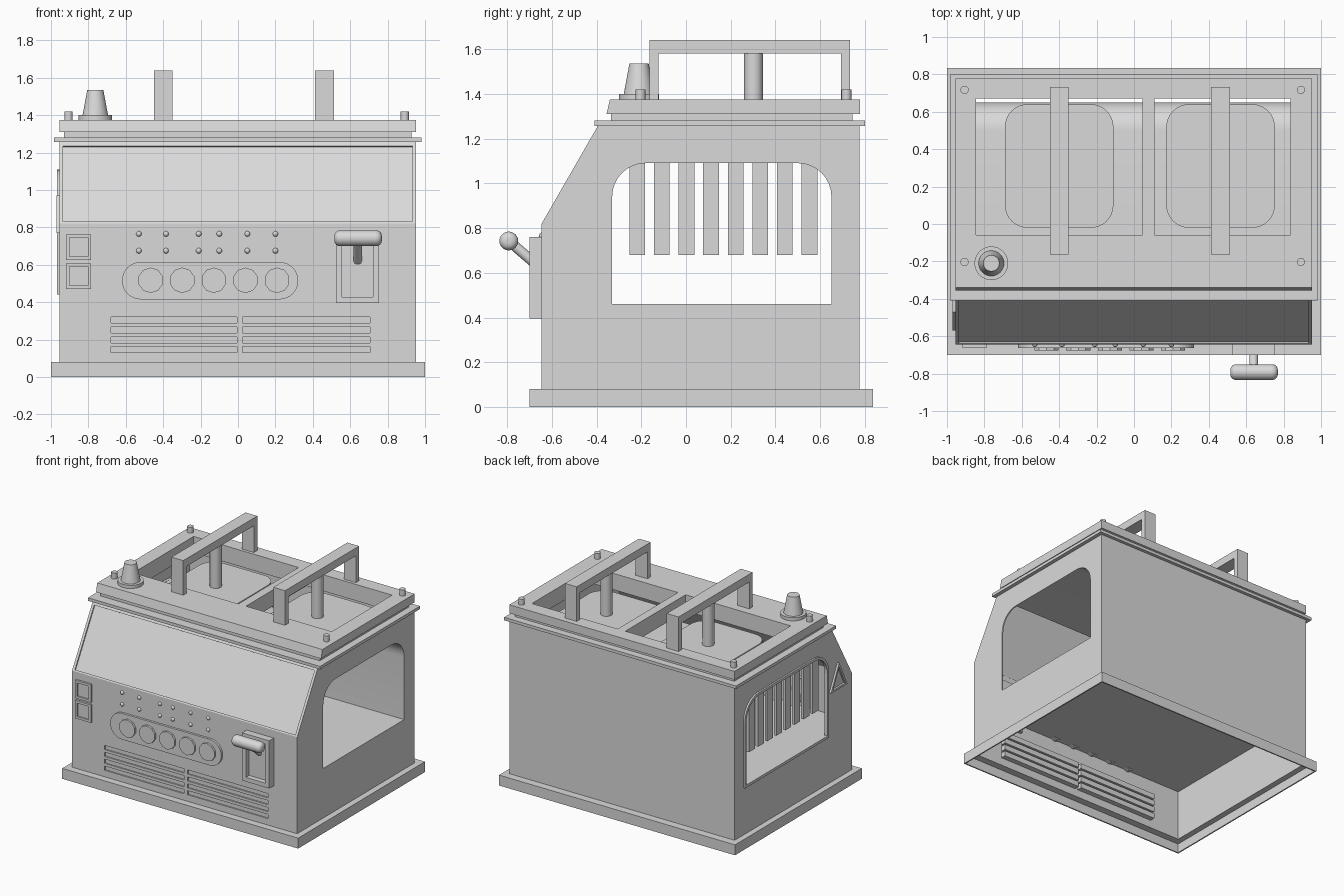
import bpy, bmesh, math
from mathutils import Vector

if "Cube" in bpy.data.objects:
    bpy.data.objects.remove(bpy.data.objects["Cube"], do_unlink=True)

# Single painted-metal colour
GREY = (0.7, 0.7, 0.7, 1)
metal = bpy.data.materials.new("light_grey_metal")
metal.use_nodes = True
metal.diffuse_color = GREY
metal.node_tree.nodes["Principled BSDF"].inputs["Base Color"].default_value = GREY


def finish(name, bm, smooth=False):
    bmesh.ops.recalc_face_normals(bm, faces=bm.faces[:])
    mesh = bpy.data.meshes.new(name)
    bm.to_mesh(mesh)
    bm.free()
    mesh.materials.append(metal)
    ob = bpy.data.objects.new(name, mesh)
    bpy.context.collection.objects.link(ob)
    if smooth:
        select(ob)
        bpy.ops.object.shade_smooth_by_angle(angle=math.radians(35))
    return ob


def select(ob):
    bpy.ops.object.select_all(action='DESELECT')
    ob.select_set(True)
    bpy.context.view_layer.objects.active = ob


def place(axis, u, v, w):
    return {"X": (w, u, v), "Y": (u, w, v), "Z": (u, v, w)}[axis]


def prism(name, pts, axis, a, b, closed=True, smooth=False):
    """Extrude a 2D outline along an axis from a to b; open outlines give a sheet."""
    bm = bmesh.new()
    lo = [bm.verts.new(place(axis, u, v, a)) for u, v in pts]
    hi = [bm.verts.new(place(axis, u, v, b)) for u, v in pts]
    for i in range(len(pts) if closed else len(pts) - 1):
        j = (i + 1) % len(pts)
        bm.faces.new((lo[i], lo[j], hi[j], hi[i]))
    if closed:
        bm.faces.new(lo)
        bm.faces.new(hi)
    return finish(name, bm, smooth)


def rect(u0, u1, v0, v1, low=0, high=0):
    """Rectangle outline with rounded lower and upper corners."""
    pts = []
    for r, cu, cv, start in ((low, u0, v0, 180), (low, u1, v0, 270),
                             (high, u1, v1, 0), (high, u0, v1, 90)):
        if not r:
            pts.append((cu, cv))
            continue
        mu = cu + (r if cu == u0 else -r)
        mv = cv + (r if cv == v0 else -r)
        for k in range(9):
            t = math.radians(start + k * 90 / 8)
            pts.append((mu + r * math.cos(t), mv + r * math.sin(t)))
    return pts


def box(name, x0, x1, y0, y1, z0, z1):
    return prism(name, rect(x0, x1, y0, y1), "Z", z0, z1)


def cut(ob, *cutters):
    for c in cutters:
        mod = ob.modifiers.new("cut", 'BOOLEAN')
        mod.operation, mod.solver, mod.object = 'DIFFERENCE', 'EXACT', c
        select(ob)
        bpy.ops.object.modifier_apply(modifier=mod.name)
        bpy.data.objects.remove(c, do_unlink=True)
    return ob


def ring(name, outer, inner, axis, a, b):
    return cut(prism(name, outer, axis, a, b),
               prism("cutter", inner, axis, a - 0.1, b + 0.1))


def cone(name, p, q, r0, r1, sides=24, smooth=True):
    p, q = Vector(p), Vector(q)
    bm = bmesh.new()
    bmesh.ops.create_cone(bm, cap_ends=True, segments=sides, radius1=r0,
                          radius2=r1, depth=(q - p).length)
    ob = finish(name, bm, smooth)
    ob.location = (p + q) / 2
    ob.rotation_euler = (q - p).to_track_quat('Z', 'Y').to_euler()
    return ob


L, R, WALL = -0.955, 0.953, 0.01
BAYS = ((-0.845, 0.045, -0.4), (0.11, 0.837, 0.463))
SLOTS = [(x0, x1, z) for x0, x1 in ((-0.68, -0.005), (0.025, 0.705))
         for z in (0.13, 0.183, 0.236, 0.289)]
window = rect(-0.33, 0.65, 0.46, 1.09, high=0.15)


def bay_cutters():
    return [box("cutter", x0, x1, -0.06, 0.67, 1.15, 1.5) for x0, x1, _ in BAYS]


# Thin hollow cabinet with sloped front, side windows and vent slots
body = prism("cabinet_body", [(-0.645, 0.07), (-0.645, 0.82), (-0.392, 1.26),
                              (0.775, 1.26), (0.775, 0.07)], "X", L, R)
cut(body,
    prism("cutter", [(-0.635, -0.1), (-0.635, 0.817), (-0.386, 1.25),
                     (0.765, 1.25), (0.765, -0.1)], "X", L + WALL, R - WALL),
    prism("cutter", window, "X", -1.2, 1.2),
    prism("cutter", [(-0.682, 0.855), (-0.596, 0.805), (-0.363, 1.21),
                     (-0.449, 1.26)], "X", -0.935, 0.933),
    *bay_cutters(),
    *[box("cutter", x0, x1, -0.7, -0.6, z, z + 0.032) for x0, x1, z in SLOTS])
for x0, x1, z in SLOTS:
    box("vent_pocket", x0 - 0.004, x1 + 0.004, -0.63, -0.59, z - 0.004, z + 0.036)

# Recessed panel on the slope
prism("slope_panel", [(-0.636, 0.815), (-0.631, 0.812), (-0.390, 1.232), (-0.395, 1.235)],
      "X", L + WALL, R - WALL)

# Interior floor, curved back and ceiling in one sheet
prism("interior_liner", [(-0.637, 0.46)] + window[1:12], "X", L + 0.005, R - 0.005,
      closed=False, smooth=True)

# Hollow foot skirt with a thin top flange
cut(box("base_skirt", -1, 1, -0.70, 0.835, 0, 0.08),
    box("cutter", -0.99, 0.99, -0.69, 0.825, -0.1, 0.07),
    box("cutter", L + WALL, R - WALL, -0.635, 0.765, -0.1, 0.2))

# Stacked roof layers with two open bays
cut(box("roof_ledge", -0.985, 0.982, -0.41, 0.80, 1.257, 1.28), *bay_cutters())
cut(box("roof_neck", -0.93, 0.928, -0.335, 0.745, 1.278, 1.312), *bay_cutters())
cut(prism("roof_lid", [(-0.355, 1.31), (-0.34, 1.375), (0.777, 1.375), (0.777, 1.31)],
          "X", L, R), *bay_cutters())

# Press plates, rods and carry handles in each bay
for _, _, x in BAYS:
    prism("press_plate", rect(x - 0.29, x + 0.29, -0.02, 0.64, 0.12, 0.12), "Z", 1.235, 1.255)
    cone("press_rod", (x, 0.302, 1.245), (x, 0.302, 1.59), 0.042, 0.042)
    ring("handle", rect(-0.163, 0.733, 1.37, 1.64), rect(-0.123, 0.693, 1.2, 1.58),
         "X", x - 0.05, x + 0.05)

# Roof pins and beacon
for x in (-0.906, 0.892):
    for y in (-0.203, 0.717):
        cone("roof_pin", (x, y, 1.37), (x, y, 1.42), 0.022, 0.022, 16)
cone("beacon_base", (-0.763, -0.21, 1.37), (-0.763, -0.21, 1.4), 0.09, 0.09, 32)
cone("beacon", (-0.763, -0.21, 1.4), (-0.763, -0.21, 1.535), 0.068, 0.043, 32)

# Right window: frame, hanging slats and warning triangle
ring("window_frame", rect(-0.35, 0.67, 0.44, 1.11, high=0.17), window, "X", -0.968, -0.945)
for i in range(8):
    y = -0.253 + i * 0.11
    box("window_slat", -0.945, -0.925, y, y + 0.07, 0.68, 1.092)
ring("warning_triangle", [(-0.57, 0.77), (-0.37, 0.77), (-0.47, 0.97)],
     [(-0.545, 0.785), (-0.395, 0.785), (-0.47, 0.935)], "X", -0.97, -0.95)

# Square switches
for z in (0.47, 0.625):
    ring("switch_frame", rect(-0.92, -0.785, z, z + 0.138),
         rect(-0.902, -0.803, z + 0.018, z + 0.12), "Y", -0.66, -0.64)
    box("switch_face", -0.902, -0.803, -0.65, -0.64, z + 0.018, z + 0.12)

# Dial panel with faceted knobs and domed indicator studs
prism("dial_panel", rect(-0.62, 0.322, 0.415, 0.615, 0.0999, 0.0999), "Y", -0.662, -0.64)
for i in range(5):
    x = -0.467 + i * 0.169
    cone("dial_knob", (x, -0.6, 0.517), (x, -0.677, 0.517), 0.068, 0.068, 10, False)
for x in (-0.53, -0.385, -0.21, -0.1, 0.05, 0.2):
    for z in (0.675, 0.765):
        bm = bmesh.new()
        bmesh.ops.create_uvsphere(bm, u_segments=12, v_segments=8, radius=0.015)
        finish("indicator_stud", bm, True).location = (x, -0.643, z)

# Lever housing, arm and rounded grip
cut(box("lever_housing", 0.525, 0.755, -0.70, -0.61, 0.395, 0.76),
    box("cutter", 0.557, 0.722, -0.8, -0.66, 0.427, 0.728))
cone("lever_arm", (0.64, -0.65, 0.62), (0.64, -0.795, 0.745), 0.023, 0.023, 16)
grip = cone("lever_grip", (0.515, -0.792, 0.742), (0.769, -0.792, 0.742), 0.042, 0.042)
bevel = grip.modifiers.new("round_ends", 'BEVEL')
bevel.width, bevel.segments, bevel.limit_method = 0.03, 5, 'ANGLE'
bevel.angle_limit = math.radians(50)
